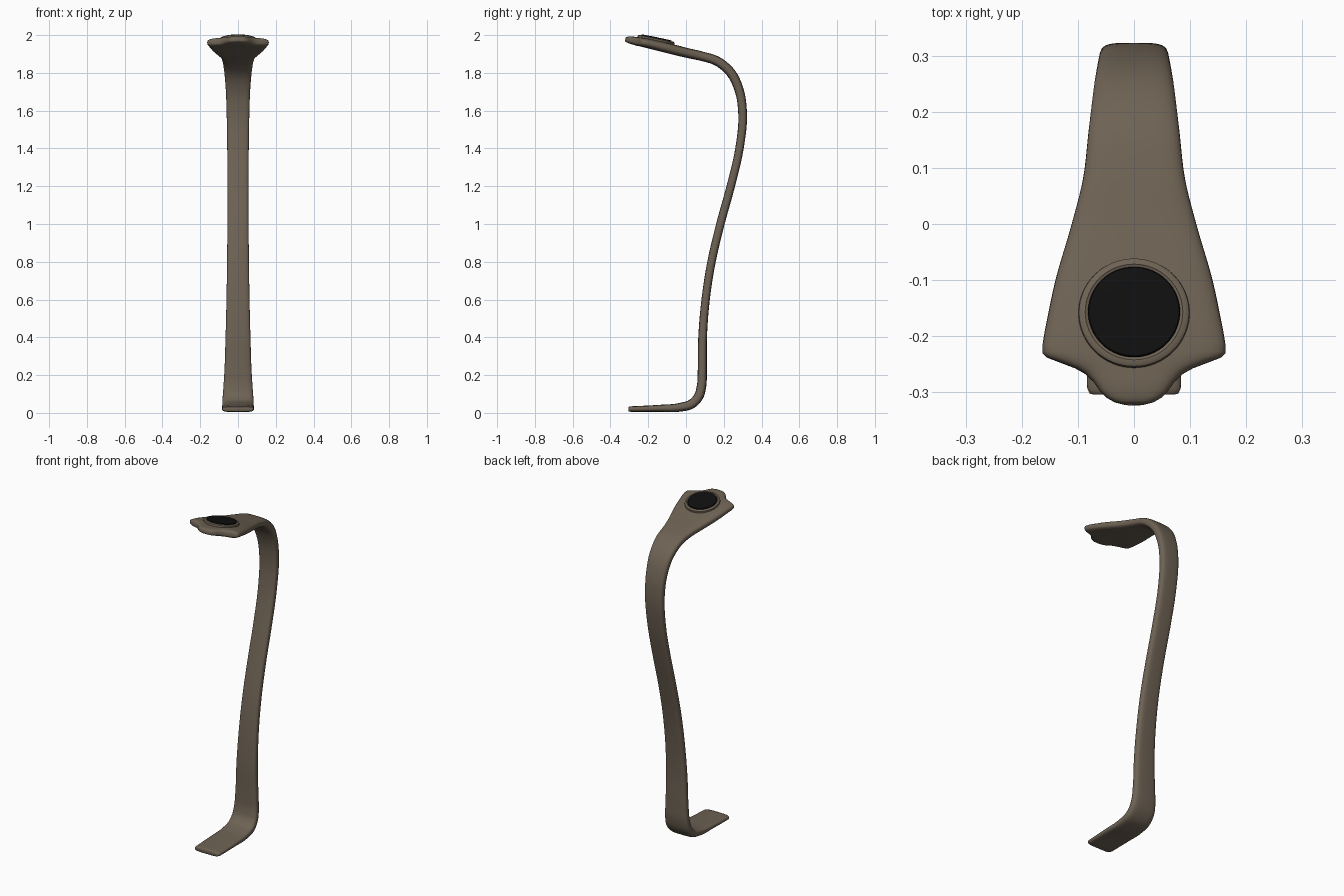
import bpy, bmesh, math
from mathutils import Vector, Matrix

if "Cube" in bpy.data.objects:
    bpy.data.objects.remove(bpy.data.objects["Cube"])


def material(name, rgb):
    m = bpy.data.materials.new(name)
    m.diffuse_color = (*rgb, 1)
    m.use_nodes = True
    m.node_tree.nodes["Principled BSDF"].inputs["Base Color"].default_value = m.diffuse_color
    return m


BROWN = material("brown", (0.155, 0.122, 0.088))
BLACK = material("black", (0.005, 0.005, 0.005))


def finish(name, bm, mat, angle=40):
    bmesh.ops.recalc_face_normals(bm, faces=bm.faces)
    me = bpy.data.meshes.new(name)
    bm.to_mesh(me)
    bm.free()
    ob = bpy.data.objects.new(name, me)
    bpy.context.collection.objects.link(ob)
    me.materials.append(mat)
    bpy.ops.object.select_all(action='DESELECT')
    ob.select_set(True)
    bpy.context.view_layer.objects.active = ob
    bpy.ops.object.shade_smooth_by_angle(angle=math.radians(angle))
    return ob


def smooth_path(keys, steps):
    """Chord-length cubic interpolation through (y, z, half width, half thickness)."""
    p = [Vector(k) for k in keys]
    d = [(b - a).length for a, b in zip(p, p[1:])]
    m = []
    for i in range(len(p)):
        if i == 0:
            m.append((p[1] - p[0]) / d[0])
        elif i == len(p) - 1:
            m.append((p[-1] - p[-2]) / d[-1])
        else:
            a, b = (p[i] - p[i - 1]) / d[i - 1], (p[i + 1] - p[i]) / d[i]
            m.append((a * d[i] + b * d[i - 1]) / (d[i] + d[i - 1]))
    out = []
    for i, h in enumerate(d):
        for s in range(steps):
            t = s / steps
            out.append(p[i] * (2*t**3 - 3*t*t + 1) + m[i] * h * (t**3 - 2*t*t + t)
                       + p[i+1] * (3*t*t - 2*t**3) + m[i+1] * h * (t**3 - t*t))
    return out + [p[-1]]


def ring_faces(bm, rings):
    for a, b in zip(rings, rings[1:]):
        n = len(a)
        for i in range(n):
            bm.faces.new((a[i], a[(i + 1) % n], b[(i + 1) % n], b[i]))


# Curved strap: foot, upright, bend and flared head in one sweep
foot = [(-.304, .020, .072, .010), (-.302, .020, .079, .013), (-.294, .020, .083, .014)]
body = [(-.285, .020, .084, .015), (-.15, .024, .085, .018), (-.03, .030, .084, .023),
        (.03, .047, .083, .025), (.066, .085, .081, .025), (.082, .14, .077, .025),
        (.086, .22, .072, .024), (.088, .4, .066, .023), (.104, .6, .061, .022),
        (.135, .8, .058, .022), (.182, 1.0, .056, .022), (.237, 1.2, .056, .022),
        (.283, 1.4, .057, .022), (.3, 1.58, .060, .023), (.284, 1.70, .064, .024),
        (.238, 1.80, .072, .025), (.165, 1.862, .081, .025), (.08, 1.889, .091, .025),
        (0, 1.907, .111, .026), (-.1, 1.932, .140, .027), (-.19, 1.954, .159, .026)]
head = [(-.215, 1.959, .163, .025), (-.230, 1.962, .163, .024), (-.237, 1.963, .156, .024),
        (-.247, 1.965, .130, .023), (-.256, 1.966, .106, .023), (-.265, 1.968, .089, .022),
        (-.280, 1.971, .073, .021), (-.297, 1.974, .061, .019), (-.309, 1.976, .049, .016),
        (-.317, 1.977, .035, .013), (-.321, 1.978, .018, .009)]
path = [Vector(k) for k in foot] + smooth_path(body, 5) + [Vector(k) for k in head]
bm = bmesh.new()
rings = []
for i, (y, z, w, t) in enumerate(path):
    a, b = path[max(i - 1, 0)], path[min(i + 1, len(path) - 1)]
    tan = Vector((0, b[0] - a[0], b[1] - a[1])).normalized()
    nor = Vector((0, -tan.z, tan.y))
    ring = []
    for k in range(32):
        c, s = math.cos(k * math.tau / 32), math.sin(k * math.tau / 32)
        ring.append(bm.verts.new(Vector((math.copysign(abs(c) ** .5, c) * w, y, z))
                                 + nor * math.copysign(abs(s) ** .65, s) * t))
    rings.append(ring)
ring_faces(bm, rings)
bm.faces.new(rings[0])
bm.faces.new(rings[-1])
finish("strap_stand", bm, BROWN, 50)

# Round pad on the head, following its slope
TILT = Matrix.Translation((0, -.157, 1.983)) @ Matrix.Rotation(math.radians(-11.5), 4, 'X')


def lathe(name, profile, mat):
    bm = bmesh.new()
    rings = [[bm.verts.new(TILT @ Vector((r * math.cos(k * math.tau / 64),
                                          r * math.sin(k * math.tau / 64), h)))
              for k in range(64)] for r, h in profile]
    ring_faces(bm, rings)
    bm.faces.new(rings[0])
    bm.faces.new(rings[-1])
    finish(name, bm, mat)


lathe("pad_rim", [(.098, -.022), (.099, -.008), (.098, -.003), (.094, 0), (.087, .001),
                  (.083, -.002)], BROWN)
lathe("charging_pad", [(.081, -.01), (.082, .002), (.080, .005), (.06, .0055), (.03, .006)], BLACK)
